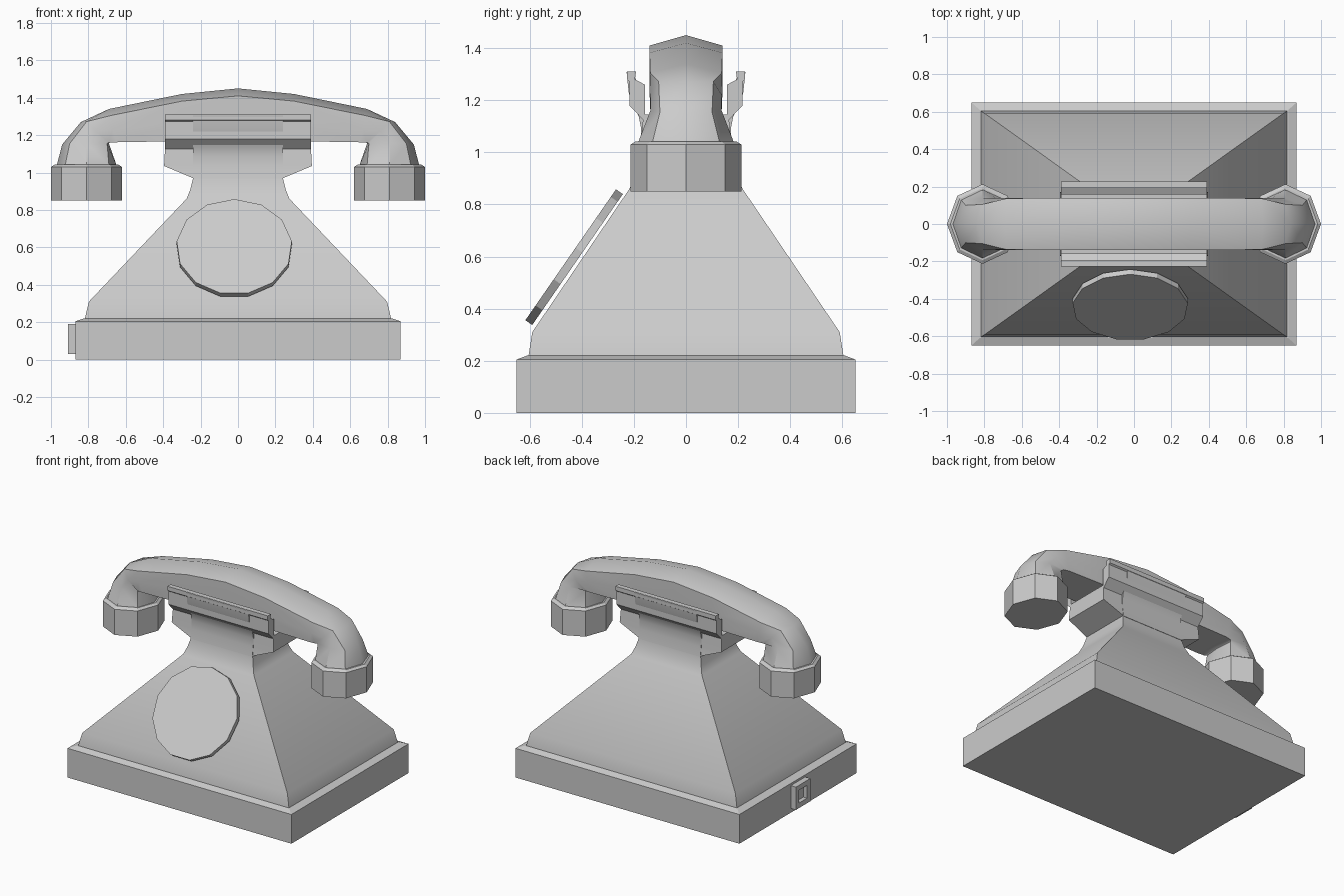
import bpy, bmesh, math
from mathutils import Matrix

if "Cube" in bpy.data.objects:
    bpy.data.objects.remove(bpy.data.objects["Cube"])


def loft(name, rings, cap_start=True, cap_end=True, smooth=None, mirror=False):
    """Skin equal-length rings of points into one object."""
    bm = bmesh.new()
    loops = [[bm.verts.new(p) for p in r] for r in rings]
    n = len(loops[0])
    for a, b in zip(loops, loops[1:]):
        for i in range(n):
            j = (i + 1) % n
            bm.faces.new((a[i], a[j], b[j], b[i]))
    if cap_start:
        bm.faces.new(loops[0][::-1])
    if cap_end:
        bm.faces.new(loops[-1])
    bmesh.ops.recalc_face_normals(bm, faces=bm.faces)
    # an open half ends at the mirror plane: make sure it faces outward
    if not (cap_start and cap_end) and bm.calc_volume(signed=True) < 0:
        bmesh.ops.reverse_faces(bm, faces=bm.faces)
    me = bpy.data.meshes.new(name)
    bm.to_mesh(me)
    bm.free()
    ob = bpy.data.objects.new(name, me)
    bpy.context.collection.objects.link(ob)
    if smooth:
        bpy.ops.object.select_all(action='DESELECT')
        ob.select_set(True)
        bpy.context.view_layer.objects.active = ob
        bpy.ops.object.shade_smooth_by_angle(angle=math.radians(smooth))
    if mirror:
        ob.modifiers.new("mirror", 'MIRROR')
    return ob


def rect(x, y, z):
    return [(-x, -y, z), (x, -y, z), (x, y, z), (-x, y, z)]


def oval(n, rx, ry, z, cx=0.0):
    return [(cx + rx * math.sin(2 * math.pi * i / n),
             ry * math.cos(2 * math.pi * i / n), z) for i in range(n)]


def extrude_x(name, profile, x, smooth=None):
    return loft(name, [[(s * x, y, z) for y, z in profile] for s in (-1, 1)],
                smooth=smooth)


# Plinth and flared body with narrow neck
loft("base_plinth", [rect(.87, .65, 0), rect(.87, .65, .205), rect(.825, .61, .22)])
loft("body", [rect(.82, .605, .215), rect(.797, .59, .31), rect(.275, .217, .86),
              rect(.255, .196, .91), rect(.24, .18, .97), rect(.395, .172, 1.035),
              rect(.39, .165, 1.13)], smooth=30)

# Cradle: trough section with a prong at front and back
half = [(.165, 1.125), (.217, 1.18), (.217, 1.272), (.227, 1.28), (.227, 1.31),
        (.192, 1.31), (.196, 1.28), (.158, 1.26), (.158, 1.145)]
extrude_x("cradle", half + [(-y, z) for y, z in reversed(half)], .39)

# Smoothly curved centre panels on the cradle
for side, s in (("front", -1), ("back", 1)):
    curve = [(.184, .965), (.174, 1.03), (.172, 1.09), (.182, 1.14), (.205, 1.18),
             (.22, 1.23), (.228, 1.308), (.2, 1.308), (.19, 1.27), (.162, 1.25), (.15, .965)]
    extrude_x(side + "_cradle_panel", [(s * y, z) for y, z in curve], .24, smooth=35)

# Dial disc lying along the front slope
dial = loft("dial", [oval(13, .31, .31, -.016), oval(13, .31, .31, .016)])
dial.matrix_world = Matrix.Translation((-.02, -.432, .594)) @ Matrix.Rotation(math.radians(55.3), 4, 'X')

# Handset: section = top ridge, upper corner, side, lower corner, bottom


def section(top, corner, side, low, bottom):
    pts = [corner, side, low]
    return ([(top[0], 0, top[1])] + [(x, y, z) for x, y, z in pts]
            + [(bottom[0], 0, bottom[1])] + [(x, -y, z) for x, y, z in reversed(pts)])


loft("handset", [
    section((.97, 1.035), (.925, .13, 1.035), (.81, .185, 1.035), (.69, .13, 1.035), (.648, 1.035)),
    section((.94, 1.15), (.9, .1, 1.155), (.81, .137, 1.16), (.7, .115, 1.155), (.69, 1.155)),
    section((.84, 1.27), (.81, .105, 1.272), (.76, .137, 1.22), (.69, .13, 1.16), (.688, 1.16)),
    section((.69, 1.34), (.68, .137, 1.305), (.67, .14, 1.23), (.65, .137, 1.162), (.65, 1.162)),
    section((.3, 1.42), (.3, .14, 1.382), (.3, .14, 1.27), (.3, .137, 1.168), (.3, 1.168)),
    section((0, 1.45), (0, .14, 1.41), (0, .14, 1.28), (0, .137, 1.17), (0, 1.17)),
], cap_end=False, smooth=40, mirror=True)

# Octagonal ear and mouth cups
loft("handset_cups", [oval(8, .19, .213, .85, .81), oval(8, .19, .213, 1.03, .81),
                      oval(8, .172, .193, 1.042, .81)], mirror=True)

# Square cord socket on the left side
def square(x, r):
    return [(x, a * r, .11 + b * r) for a, b in ((-1, -1), (1, -1), (1, 1), (-1, 1))]


loft("cord_socket", [square(-.86, .08), square(-.91, .08), square(-.91, .045), square(-.88, .045)])
